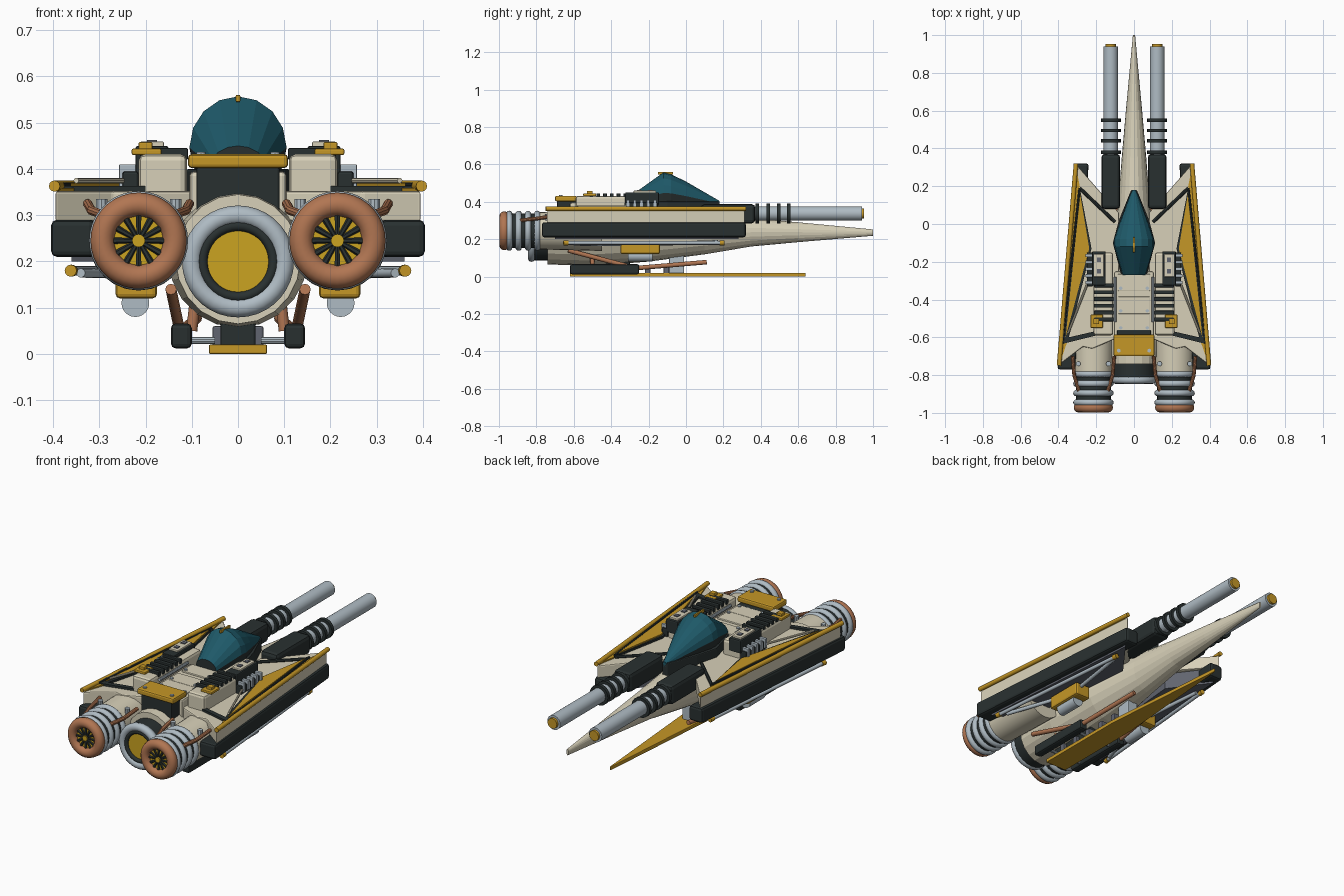
import bpy, bmesh, math
from mathutils import Vector, Matrix

if "Cube" in bpy.data.objects:
    bpy.data.objects.remove(bpy.data.objects["Cube"])


def material(name, r, g, b):
    m = bpy.data.materials.new(name)
    m.use_nodes = True
    m.diffuse_color = (r, g, b, 1)
    m.node_tree.nodes["Principled BSDF"].inputs["Base Color"].default_value = (r, g, b, 1)
    return m


CREAM = material("cream", .68, .63, .48)
GOLD = material("gold", .56, .31, .02)
YELLOW = material("yellow", .60, .37, .015)
COPPER = material("copper", .44, .18, .085)
SILVER = material("silver", .43, .50, .55)
DARK = material("charcoal", .022, .03, .03)
TEAL = material("teal", .013, .10, .14)
SLATE = material("slate", .12, .13, .16)


def finish(name, bm, mat, angle=0.6):
    bmesh.ops.recalc_face_normals(bm, faces=bm.faces)
    for f in bm.faces:
        f.smooth = angle > 0
    for e in bm.edges:
        e.smooth = len(e.link_faces) == 2 and e.calc_face_angle(0) < angle
    me = bpy.data.meshes.new(name)
    bm.to_mesh(me)
    bm.free()
    me.materials.append(mat)
    ob = bpy.data.objects.new(name, me)
    bpy.context.collection.objects.link(ob)
    return ob


def bevel(ob, width):
    if width:
        mod = ob.modifiers.new("Bevel", "BEVEL")
        mod.width, mod.segments = width, 2
    return ob


def box(name, x, y, z, mat, bev=.006):
    """Box from (min, max) ranges."""
    bm = bmesh.new()
    size = [abs(r[1] - r[0]) for r in (x, y, z)]
    mid = [(r[0] + r[1]) / 2 for r in (x, y, z)]
    bmesh.ops.create_cube(bm, size=1, matrix=Matrix.Translation(mid) @ Matrix.Diagonal((*size, 1)))
    return bevel(finish(name, bm, mat, 0), bev)


def rod(name, a, b, r, mat, r2=None, sides=24):
    a, b = Vector(a), Vector(b)
    turn = (b - a).to_track_quat('Z', 'Y').to_matrix().to_4x4()
    bm = bmesh.new()
    bmesh.ops.create_cone(bm, cap_ends=True, segments=sides, radius1=r, radius2=r if r2 is None else r2,
                          depth=(b - a).length, matrix=Matrix.Translation((a + b) / 2) @ turn)
    return finish(name, bm, mat)


def ring(name, x, y, z, major, minor, mat):
    """Torus facing along y."""
    bm = bmesh.new()
    n, k = 36, 12
    grid = []
    for i in range(n):
        t = math.tau * i / n
        row = []
        for j in range(k):
            u = math.tau * j / k
            d = major + minor * math.cos(u)
            row.append(bm.verts.new((x + d * math.cos(t), y + minor * math.sin(u), z + d * math.sin(t))))
        grid.append(row)
    for i in range(n):
        for j in range(k):
            a, b = grid[i], grid[(i + 1) % n]
            bm.faces.new((a[j], b[j], b[(j + 1) % k], a[(j + 1) % k]))
    return finish(name, bm, mat, 1)


def prism(name, side, pts, z0, z1, mat, bev=0):
    """Extruded plan outline, x mirrored by side."""
    bm = bmesh.new()
    face = bm.faces.new([bm.verts.new((side * x, y, z0)) for x, y in pts])
    top = bmesh.ops.extrude_face_region(bm, geom=[face])
    bmesh.ops.translate(bm, verts=[v for v in top["geom"] if isinstance(v, bmesh.types.BMVert)], vec=(0, 0, z1 - z0))
    return bevel(finish(name, bm, mat, 0), bev)


def loft(name, sections, sides, mat):
    """Elliptical sections (y, half width, z, half height) joined along y."""
    bm = bmesh.new()
    loops = [[bm.verts.new((w * math.cos(math.tau * i / sides), y, z + h * math.sin(math.tau * i / sides)))
              for i in range(sides)] for y, w, z, h in sections]
    for a, b in zip(loops, loops[1:]):
        for i in range(sides):
            j = (i + 1) % sides
            bm.faces.new((a[i], a[j], b[j], b[i]))
    bm.faces.new(loops[0])
    bm.faces.new(loops[-1])
    return finish(name, bm, mat, 0)


# Central hull and long nose
loft("hull", [(-.74, .135, .205, .14), (-.5, .15, .205, .148), (-.2, .13, .215, .135), (.1, .085, .232, .113),
              (.35, .065, .237, .076), (.6, .043, .237, .053), (1, .006, .235, .017)], 20, CREAM)

# Canopy with dark lower shell
canopy = loft("canopy", [(-.27, .06, .405, .045), (-.12, .105, .447, .11), (-.08, .105, .445, .102),
                         (0, .078, .43, .078), (.18, .01, .39, .014)], 16, TEAL)
canopy.data.materials.append(DARK)
for p in canopy.data.polygons:
    p.material_index = 1 if p.normal.z < -.15 or p.normal.y < -.95 else 0
prism("canopy_sill", 1, [(-.065, -.28), (.065, -.28), (.112, -.1), (.08, .02), (.015, .18),
                         (-.015, .18), (-.08, .02), (-.112, -.1)], .33, .4, DARK, .005)
box("canopy_fin", (-.005, .005), (-.15, -.07), (.545, .56), GOLD, .002)

# Rear deck
box("deck", (-.105, .105), (-.62, -.25), (.28, .395), CREAM, .01)
for i, y in enumerate((-.31, -.43, -.52)):
    box(f"deck_panel_{i}", (-.085, .085), (y - .045, y + .045), (.39, .403), CREAM, .004)
    for x in (-.07, .07):
        rod("deck_bolt", (x, y - .03, .4), (x, y - .03, .409), .009, SILVER, sides=12)
box("rear_plate", (-.108, .108), (-.70, -.585), (.402, .432), GOLD, .008)
box("rear_plate_mount", (-.09, .09), (-.69, -.56), (.3, .405), DARK)
for x in (-.08, .08):
    rod("plate_bolt", (x, -.67, .43), (x, -.67, .437), .01, SILVER, sides=12)

# Main nozzle
rod("nozzle_body", (0, -.7, .2), (0, -.825, .2), .115, DARK)
ring("nozzle_rim", 0, -.825, .2, .1, .021, SILVER)
ring("nozzle_inner", 0, -.83, .2, .077, .011, DARK)
rod("nozzle_glow", (0, -.8, .2), (0, -.829, .2), .074, YELLOW, sides=36)

# Keel blade and pylons
prism("keel_blade", 1, [(-.063, -.62), (.063, -.62), (.063, -.1), (.003, .64), (-.003, .64), (-.063, -.1)],
      0, .02, GOLD, .004)
box("keel_pylon_rear", (-.038, .038), (-.58, -.3), (.015, .1), DARK)
box("keel_pylon_front", (-.03, .03), (-.09, -.01), (.015, .15), SILVER)
for i in range(5):
    box("keel_rib", (-.055, .055), (-.52 + i * .1, -.49 + i * .1), (.015, .06), SLATE, .004)

for s, tag in ((-1, "right"), (1, "left")):
    def sx(a, b):
        return sorted((s * a, s * b))

    def tube(name, a, b, r, mat, r2=None, sides=24):
        return rod(f"{tag}_{name}", (s * a[0], *a[1:]), (s * b[0], *b[1:]), r, mat, r2, sides)

    def block(name, x, y, z, mat, bev=.006):
        return box(f"{tag}_{name}", sx(*x), y, z, mat, bev)

    def slab(name, pts, z0, z1, mat, bev=0):
        return prism(f"{tag}_{name}", s, pts, z0, z1, mat, bev)

    # Wing body, side bar and under panel
    slab("wing", [(.305, .315), (.17, .16), (.08, .06), (.08, -.6), (.22, -.66), (.27, -.65), (.395, -.745)],
         .285, .352, CREAM, .006)
    slab("side_bar", [(.318, .32), (.24, .32), (.31, -.77), (.405, -.77)], .21, .29, DARK, .012)
    slab("under_panel", [(.29, .28), (.36, -.7), (.2, -.6), (.14, .08)], .2, .288, SLATE)
    # Top panel: gold edge, dark frame, gold inset
    slab("wing_edge_panel", [(.307, .3), (.39, -.73), (.345, -.6), (.287, .2)], .35, .359, GOLD)
    slab("panel_frame", [(.288, .195), (.38, -.635), (.2, -.59), (.215, -.57), (.345, -.6), (.225, -.13)],
         .35, .363, DARK)
    slab("panel_inset", [(.285, .16), (.362, -.6), (.237, -.13)], .36, .37, GOLD)
    tube("frame_strip", (.288, .19, .356), (.1, .01, .356), .009, DARK, sides=8)
    tube("frame_edge", (.288, .19, .365), (.38, -.635, .365), .006, DARK, sides=8)
    tube("edge_rail", (.307, .32, .363), (.397, -.75, .363), .012, GOLD, sides=12)
    tube("wing_spar", (.24, -.3, .375), (.35, -.58, .375), .006, CREAM, sides=8)

    # Shoulder block with louvres and equipment box
    block("shoulder", (.11, .215), (-.59, -.15), (.3, .432), CREAM, .014)
    for i in range(6):
        y = -.515 + i * .036
        block("louvre", (.108, .212), (y, y + .02), (.42, .445), DARK, .003)
    block("equipment_box", (.15, .222), (-.325, -.145), (.38, .45), DARK)
    block("equipment_lid", (.16, .212), (-.28, -.16), (.445, .459), CREAM, .003)
    for y in (-.25, -.19):
        block("lid_slot", (.175, .197), (y - .012, y + .012), (.455, .463), SLATE, 0)
    block("cooler", (.215, .25), (-.33, -.15), (.35, .395), DARK)
    for i in range(5):
        block("cooler_fin", (.22, .257), (-.318 + i * .036, -.302 + i * .036), (.36, .41), SILVER, .002)
    block("latch", (.165, .23), (-.55, -.48), (.43, .444), GOLD, .004)
    block("latch_cap", (.185, .215), (-.53, -.5), (.44, .458), GOLD, .003)
    tube("shoulder_pipe", (.1, -.52, .41), (.1, -.28, .41), .008, SILVER, sides=10)

    # Engine nacelle, rings and fan
    ex, ez = .215, .245
    tube("nacelle", (ex, -.78, ez), (ex, -.45, ez), .1, CREAM, .108)
    tube("engine_core", (ex, -.96, ez), (ex, -.77, ez), .093, DARK)
    for y in (-.945, -.895, -.845, -.795):
        ring(f"{tag}_engine_ring", s * ex, y, ez, .09, .017, SILVER)
    ring(f"{tag}_engine_lip", s * ex, -.972, ez, .078, .026, COPPER)
    tube("fan_disc", (ex, -.94, ez), (ex, -.975, ez), .06, YELLOW)
    for i in range(12):
        c, d = math.cos(math.tau * i / 12), math.sin(math.tau * i / 12)
        tube("fan_vane", (ex + .012 * c, -.976, ez + .012 * d), (ex + .06 * c, -.976, ez + .06 * d),
             .005, DARK, .0075, 6)
    tube("fan_hub", (ex, -.96, ez), (ex, -.987, ez), .014, YELLOW)
    for dx in (-.1, .1):
        tube("fuel_pipe", (ex + dx * 1.1, -.7, .325), (ex + dx * 1.02, -.8, .31), .01, COPPER, sides=10)
        tube("fuel_pipe_end", (ex + dx * 1.02, -.8, .31), (ex + dx * .75, -.89, .3), .01, COPPER, sides=10)
        tube("pipe_clamp", (ex + dx * .8, -.74, .3), (ex + dx * .8, -.74, .335), .013, SILVER, sides=10)

    # Long gun
    gx, gz = .123, .337
    block("gun_housing", (gx - .05, gx + .05), (.08, .37), (.285, .387), DARK, .018)
    tube("gun_barrel", (gx, .3, gz), (gx, .94, gz), .038, SILVER)
    tube("gun_cap", (gx, .935, gz), (gx, .953, gz), .027, GOLD)
    for y in (.38, .44, .495, .55):
        tube("gun_ring", (gx, y - .009, gz), (gx, y + .009, gz), .053, DARK)

    # Underslung pod and strut
    block("pod_mount", (.175, .265), (-.35, -.14), (.12, .19), GOLD, .01)
    tube("pod", (.222, -.31, .11), (.222, -.18, .11), .03, SILVER)
    tube("under_strut", (.36, -.64, .18), (.285, .19, .18), .01, SILVER, sides=12)
    tube("under_strut_inner", (.34, -.6, .175), (.22, -.24, .172), .01, SILVER, sides=12)
    tube("under_strut_front", (.22, -.24, .172), (.27, .17, .185), .01, SILVER, sides=12)
    for a, b in (((.362, -.655, .18), (.359, -.63, .18)), ((.287, .18, .18), (.284, .205, .18))):
        tube("strut_tip", a, b, .013, GOLD, sides=12)

    # Landing skid with copper lines
    block("skid", (.1, .145), (-.62, -.25), (.012, .066), DARK, .01)
    for y in (-.55, -.32):
        tube("skid_link", (.05, y, .029), (.11, y, .029), .008, SILVER, sides=10)
    tube("skid_pipe_rear", (.145, -.63, .14), (.125, -.27, .045), .012, COPPER, sides=12)
    tube("skid_pipe_front", (.125, -.27, .045), (.09, .11, .077), .012, COPPER, sides=12)
    tube("skid_brace", (.1, -.5, .05), (.09, -.5, .14), .012, COPPER, sides=12)
